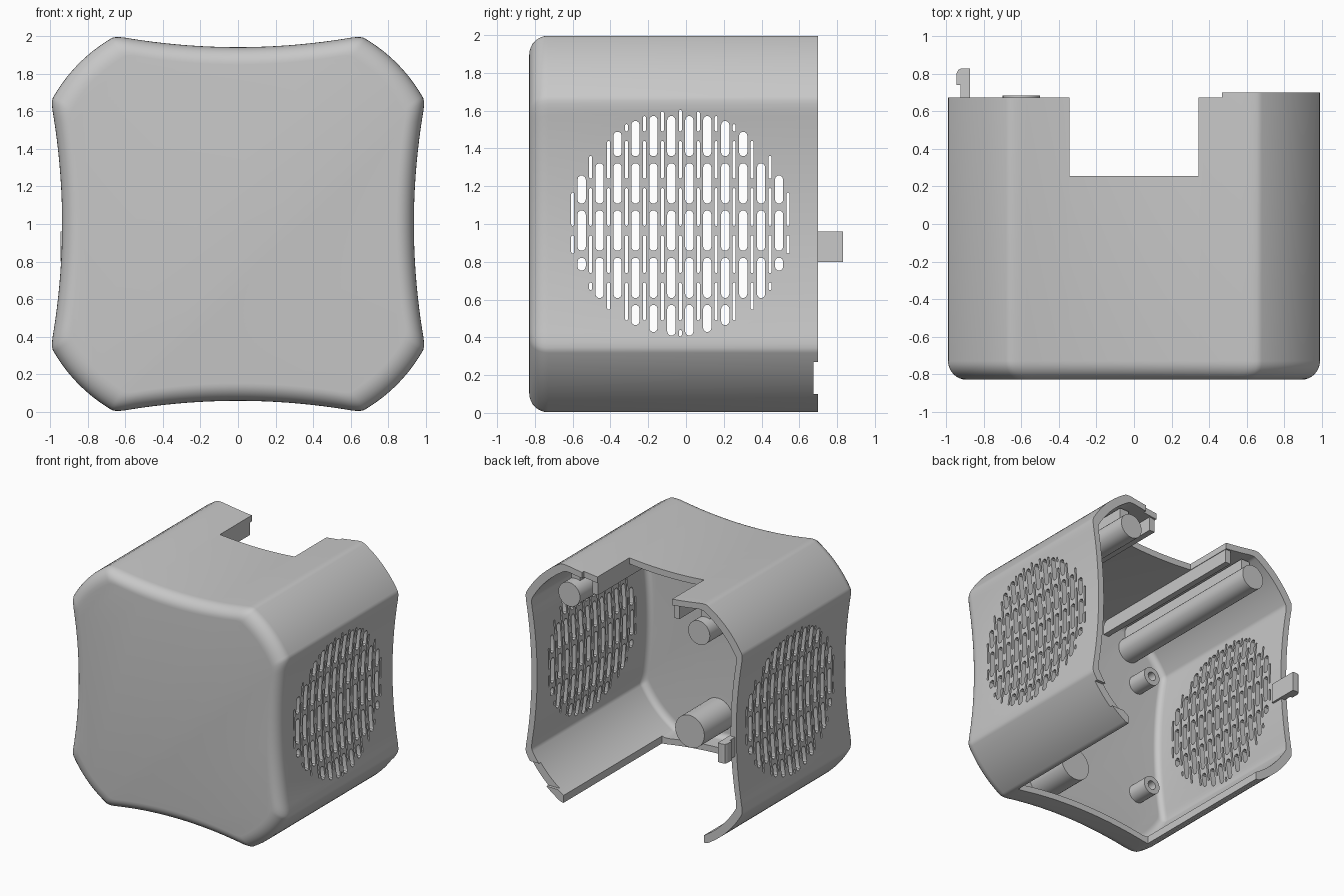
import bpy, bmesh, math
from mathutils import Vector

if "Cube" in bpy.data.objects:
    bpy.data.objects.remove(bpy.data.objects["Cube"])

grey = bpy.data.materials.new("plain grey")
grey.use_nodes = True
GREY = (0.577, 0.577, 0.577, 1)
grey.diffuse_color = GREY
grey.node_tree.nodes["Principled BSDF"].inputs["Base Color"].default_value = GREY


def finish(name, bm):
    bmesh.ops.recalc_face_normals(bm, faces=bm.faces)
    me = bpy.data.meshes.new(name)
    bm.to_mesh(me)
    bm.free()
    me.materials.append(grey)
    ob = bpy.data.objects.new(name, me)
    bpy.context.collection.objects.link(ob)
    return ob


def activate(ob):
    bpy.ops.object.select_all(action='DESELECT')
    ob.select_set(True)
    bpy.context.view_layer.objects.active = ob


def smooth(ob):
    activate(ob)
    bpy.ops.object.shade_smooth_by_angle(angle=math.radians(32))


def loft(bm, rings):
    """Join matching rings of points in order and cap both ends."""
    loops = [[bm.verts.new(p) for p in ring] for ring in rings]
    for a, b in zip(loops, loops[1:]):
        for i in range(len(a)):
            j = (i + 1) % len(a)
            bm.faces.new((a[i], a[j], b[j], b[i]))
    bm.faces.new(loops[0][::-1])
    bm.faces.new(loops[-1])


def box(name, x, y, z):
    bm = bmesh.new()
    loft(bm, [[(x[0], t, z[0]), (x[1], t, z[0]), (x[1], t, z[1]), (x[0], t, z[1])] for t in y])
    return finish(name, bm)


def post(name, x, z, steps, n=32):
    """Round part along y from (radius, y) steps."""
    bm = bmesh.new()
    turns = [math.tau * i / n for i in range(n)]
    loft(bm, [[(x + r * math.cos(a), y, z + r * math.sin(a)) for a in turns] for r, y in steps])
    smooth(finish(name, bm))


def cut(ob, cutter):
    cutter.hide_render = True
    mod = ob.modifiers.new("cut", 'BOOLEAN')
    mod.operation, mod.solver, mod.object = 'DIFFERENCE', 'EXACT', cutter
    activate(ob)
    bpy.ops.object.modifier_apply(modifier=mod.name)
    bpy.data.objects.remove(cutter)


# Outline: four hollow sides and four bulged corners, then softened
def arc(a, b, bulge, n=10):
    a, b = Vector(a), Vector(b)
    d = b - a
    out = Vector((d.y, -d.x)).normalized()
    return [a + d * t + out * bulge * 4 * t * (1 - t) for t in (i / n for i in range(n))]


E, F = 0.655, 0.997
corners = [(E, -1.002), (F, -E), (F, E), (E, 1.002), (-E, 1.002), (-F, E), (-F, -E), (-E, -1.002)]
outline = []
for i, c in enumerate(corners):
    outline += arc(c, corners[(i + 1) % 8], -0.06 if i % 2 else 0.035)
for _ in range(2):
    soft = []
    for i, p in enumerate(outline):
        q = outline[(i + 1) % len(outline)]
        soft += [p.lerp(q, 0.25), p.lerp(q, 0.75)]
    outline = soft

# Shell: rings run from the outer front, to the open back, to the inner front
FRONT, BACK, WALL = -0.83, 0.70, 0.055
quarter = [math.pi / 2 * i / 8 for i in range(9)]
steps = [(0.1 * (1 - math.sin(a)), FRONT + 0.1 * (1 - math.cos(a))) for a in quarter]
steps += [(0, BACK), (WALL, BACK)]
steps += [(WALL + 0.05 * (1 - math.cos(a)), FRONT + WALL + 0.05 * (1 - math.sin(a))) for a in quarter]
bm = bmesh.new()
loft(bm, [[(p.x * (1 - d), y, 1 + p.y * (1 - d)) for p in outline] for d, y in steps])
shell = finish("shell", bm)

# Openings in the top, the bottom and the back rim
for x, y, z in [((-0.345, 0.345), (0.255, 1), (1.6, 2.2)),
                ((-0.64, 0.64), (-0.6, 1), (-0.2, 0.2)),
                ((-1.2, 0), (0.675, 1), (-0.3, 2.3)),
                ((0.3, 0.47), (0.675, 1), (1.6, 2.2)),
                ((0.6, 1.2), (0.675, 1), (0.1, 0.27))]:
    cut(shell, box("cutter", x, y, z))

# Round grilles: staggered wide and narrow slots through both sides
CY, CZ, R, PITCH = -0.03, 1.005, 0.6, 0.0475
bm = bmesh.new()
for col in range(-12, 13):
    off = col * PITCH
    wide = col % 2 != 0
    w = 0.022 if wide else 0.008
    half = 0.107 if wide else 0.1
    edge = math.sqrt(R * R - (abs(off) + w) ** 2)
    for row in range(-3, 4):
        z = 0.965 + row * 0.25 + (0 if wide else 0.125)
        low, high = max(z - half, CZ - edge), min(z + half, CZ + edge)
        if high - low < 2 * w + 0.015:
            continue
        ring = []
        for k in range(12):
            a = math.pi * (k % 6) / 5 + (0 if k < 6 else math.pi)
            end = high - w if k < 6 else low + w
            ring.append((CY + off + w * math.cos(a), end + w * math.sin(a)))
        loft(bm, [[(x, y, h) for y, h in ring] for x in (-1.3, 1.3)])
cut(shell, finish("cutter", bm))
smooth(shell)

# Long screw posts under the top corners, each with a web and a rail
INNER = FRONT + WALL - 0.01
for side, label in ((1, "left"), (-1, "right")):
    post(label + "_long_post", side * 0.6, 1.75, [(0.1, INNER), (0.1, 0.685)])
    box(label + "_post_web", sorted((side * 0.56, side * 0.64)), (INNER, 0.6), (1.8, 1.93))
    box(label + "_top_rail", sorted((side * 0.35, side * 0.4)), (INNER, 0.66), (1.8, 1.92))

# Wide post near the bottom
post("wide_post", 0.245, 0.285, [(0.135, INNER), (0.135, -0.4)])

# Hollow standoffs on the front wall
for z, label in ((0.53, "lower"), (1.48, "upper")):
    post(label + "_standoff", -0.68, z, [(0.075, INNER), (0.075, -0.6), (0.036, -0.6), (0.036, -0.74)])

# Snap hook at the back of the right wall
hook = [(-0.875, 0.58), (-0.875, 0.83), (-0.92, 0.83), (-0.937, 0.822), (-0.945, 0.805),
        (-0.945, 0.74), (-0.925, 0.74), (-0.925, 0.58)]
bm = bmesh.new()
loft(bm, [[(x, y, z) for x, y in hook] for z in (0.8, 0.96)])
finish("snap_hook", bm)
